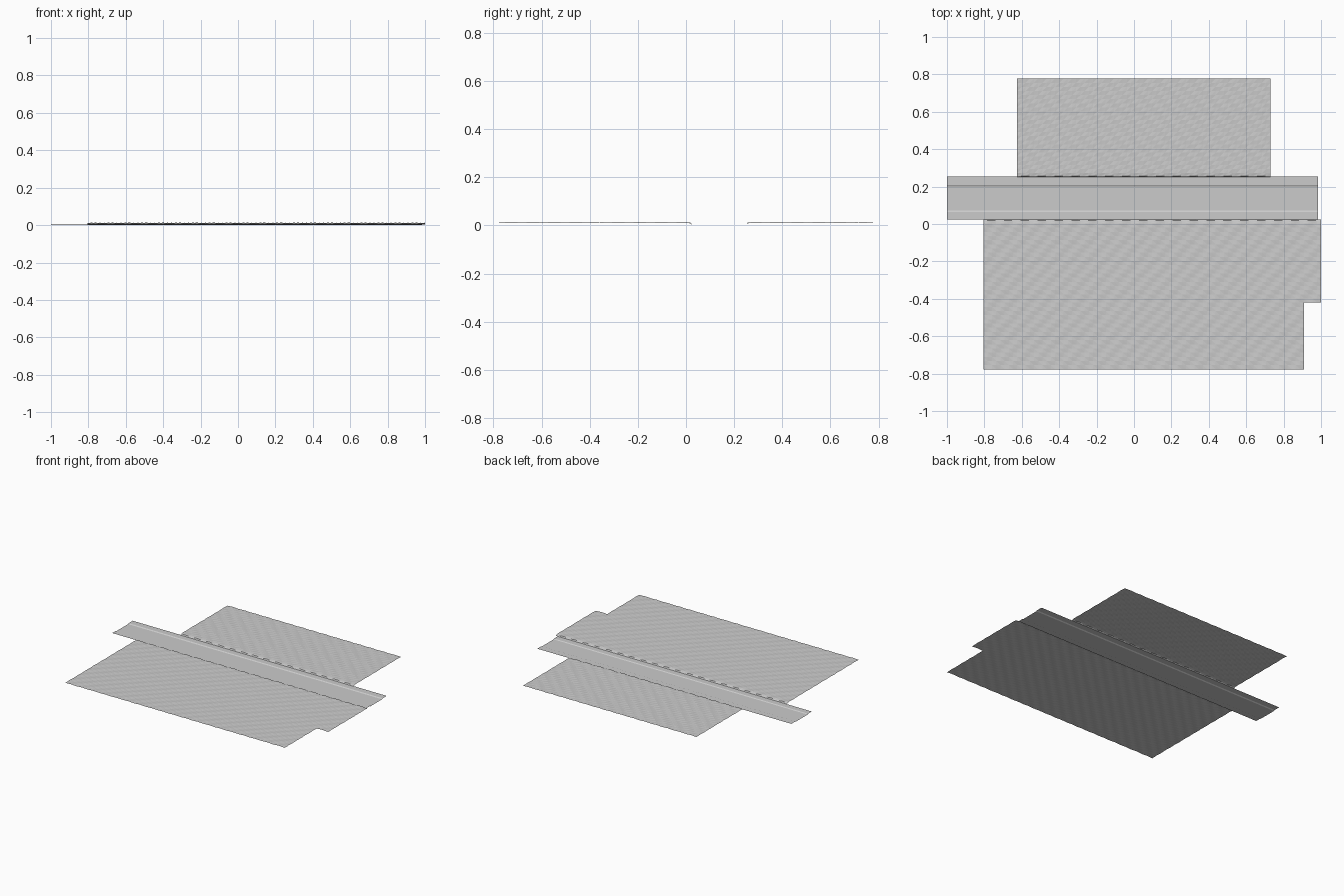
import bpy, bmesh

if "Cube" in bpy.data.objects:
    bpy.data.objects.remove(bpy.data.objects["Cube"])

TW, TH, N = 0.09025, 0.0887, 4      # turf tile size and cells per tile side
# one tile of gentle bumps, repeated over both lawns
BUMPS = [[0.0, 0.6, 1.0, 0.3],
         [0.5, 1.0, 0.4, 0.1],
         [0.9, 0.3, 0.0, 0.7],
         [0.2, 0.1, 0.6, 0.9]]


def finish(name, bm):
    bmesh.ops.recalc_face_normals(bm, faces=bm.faces)
    if sum(f.normal.z for f in bm.faces) < 0:
        bmesh.ops.reverse_faces(bm, faces=bm.faces)
    me = bpy.data.meshes.new(name)
    bm.to_mesh(me)
    bm.free()
    ob = bpy.data.objects.new(name, me)
    bpy.context.collection.objects.link(ob)
    return ob


def lawn(name, x0, edge_y, direction, tiles_x, tiles_y, tile_h, keep):
    """Bumpy sheet growing away from the road, with a scalloped lip at the road edge."""
    bm = bmesh.new()
    rows = []
    for j in range(-1, tiles_y * N + 1):
        row = []
        for i in range(tiles_x * N + 1):
            x = x0 + i * TW / N
            y = edge_y + direction * max(j, 0) * tile_h / N
            z = 0.0105 + 0.0025 * BUMPS[j % N][i % N]
            if j == 0:                       # lip: drops in short dashes
                y += direction * 0.006
                z = 0.0115 if i % N in (1, 2) else 0.0085
            if j == -1:                      # foot of the lip on the verge
                z = 0.004
            row.append(bm.verts.new((x, y, z)))
        rows.append(row)
    for j in range(len(rows) - 1):
        for i in range(tiles_x * N):
            if keep(i // N, max(j - 1, 0) // N):
                a, b = rows[j][i], rows[j][i + 1]
                c, d = rows[j + 1][i + 1], rows[j + 1][i]
                bm.faces.new((a, b, c))
                bm.faces.new((a, c, d))
    loose = [v for v in bm.verts if not v.link_faces]
    bmesh.ops.delete(bm, geom=loose, context='VERTS')
    return finish(name, bm)


def strip(name, profile, x0, x1):
    """Extrude a y/z profile along the road."""
    bm = bmesh.new()
    a = [bm.verts.new((x0, y, z)) for y, z in profile]
    b = [bm.verts.new((x1, y, z)) for y, z in profile]
    for k in range(len(profile) - 1):
        bm.faces.new((a[k], b[k], b[k + 1], a[k + 1]))
    return finish(name, bm)


# road surface, kerbs and pavements
strip("road", [(0.071, 0.0), (0.201, 0.0)], -1, 0.985)
strip("near_pavement", [(0.025, 0.004), (0.065, 0.004), (0.071, 0.0)], -1, 0.985)
strip("far_pavement", [(0.201, 0.0), (0.209, 0.004), (0.253, 0.004)], -1, 0.985)

# near lawn with a notch in its outer right corner, and far lawn
lawn("near_lawn", -0.805, 0.025, -1, 20, 9, 0.0891,
     lambda tx, ty: tx < 19 or ty < 5)
lawn("far_lawn", -0.625, 0.25, 1, 15, 6, 0.0878, lambda tx, ty: True)
